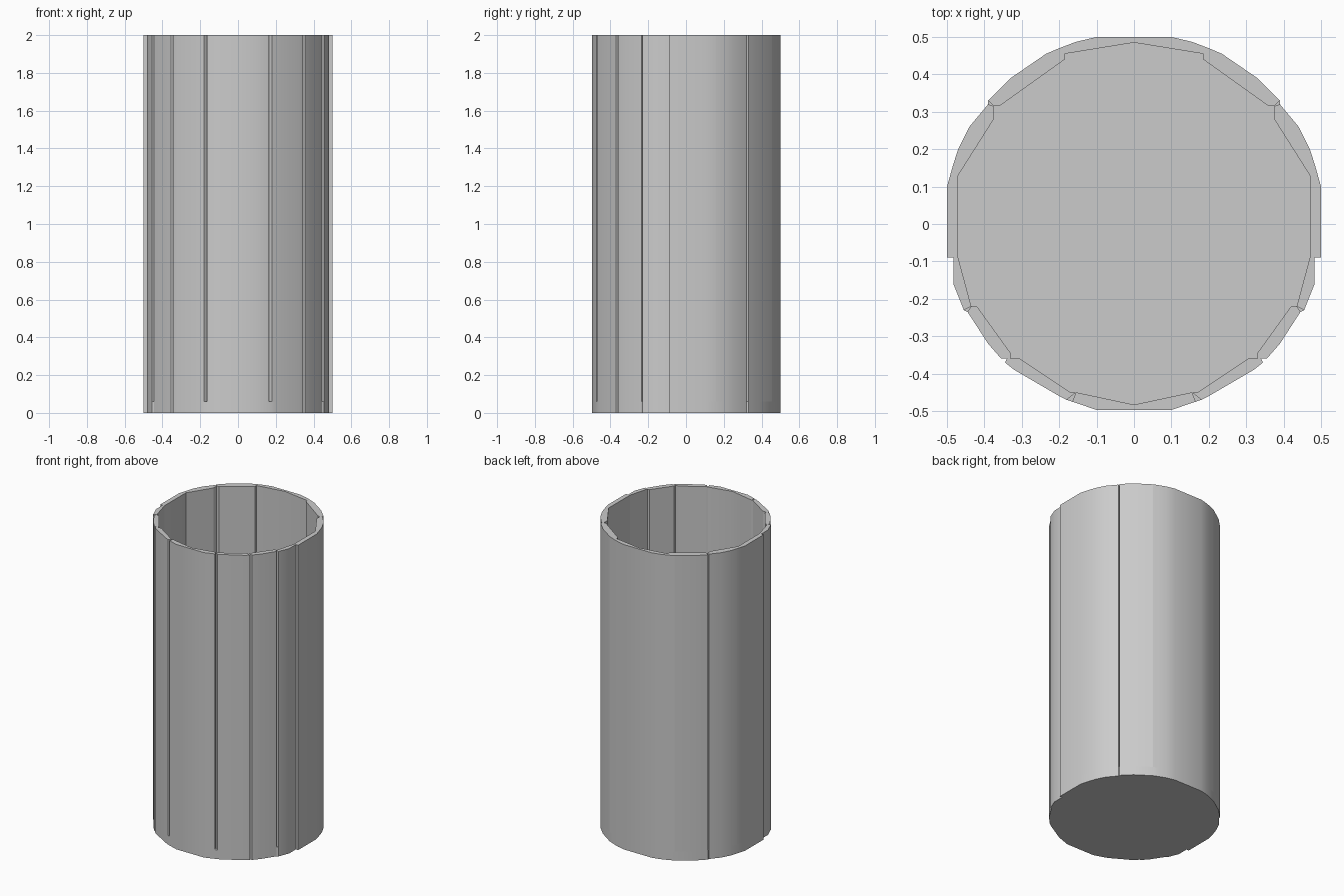
import bpy, bmesh, math

cube = bpy.data.objects.get("Cube")
if cube:
    bpy.data.objects.remove(cube)

HEIGHT, FLOOR = 2.0, 0.06

grey = bpy.data.materials.new("plain grey")
grey.use_nodes = True
colour = (0.6, 0.6, 0.6, 1)
grey.diffuse_color = colour
next(n for n in grey.node_tree.nodes
     if n.type == 'BSDF_PRINCIPLED').inputs["Base Color"].default_value = colour


def prism(name, outline, z0, z1):
    """Extrude a closed outline in x, y between two heights."""
    bm = bmesh.new()
    face = bm.faces.new([bm.verts.new((x, y, z0)) for x, y in outline])
    top = bmesh.ops.extrude_face_region(bm, geom=[face])["geom"]
    for v in top:
        if isinstance(v, bmesh.types.BMVert):
            v.co.z = z1
    bmesh.ops.recalc_face_normals(bm, faces=bm.faces)
    mesh = bpy.data.meshes.new(name)
    bm.to_mesh(mesh)
    bm.free()
    mesh.materials.append(grey)
    obj = bpy.data.objects.new(name, mesh)
    bpy.context.collection.objects.link(obj)
    bpy.ops.object.select_all(action='DESELECT')
    obj.select_set(True)
    bpy.context.view_layer.objects.active = obj
    bpy.ops.object.shade_smooth_by_angle(angle=math.radians(30))
    return obj


def mirrored(points):
    return [(-x, y) for x, y in reversed(points)]


# Wall planks, back to front on the left side: curved outside, flat inside
planks = [
    ([(.235, .455), (.33, .39), (.39, .33)],
     [(.185, .455), (.185, .44), (.36, .315), (.375, .315)]),
    ([(.39, .32), (.44, .26), (.47, .2), (.483, .16)],
     [(.375, .315), (.375, .28), (.47, .13)]),
    ([(.483, .16), (.5, .1), (.5, -.09)],
     [(.47, .13), (.47, -.09)]),
    ([(.483, -.09), (.483, -.16), (.455, -.23)],
     [(.47, -.09), (.435, -.22)]),
    ([(.445, -.235), (.39, -.32), (.355, -.36)],
     [(.435, -.22), (.42, -.22), (.33, -.345), (.33, -.36)]),
    ([(.34, -.36), (.345, -.37), (.32, -.39), (.2, -.46), (.18, -.47)],
     [(.33, -.36), (.305, -.36), (.17, -.45), (.155, -.45)]),
]
for i, (outer, inner) in enumerate(planks):
    outline = outer + inner[::-1]
    prism(f"left_plank_{i + 1}", outline, FLOOR, HEIGHT)
    prism(f"right_plank_{i + 1}", mirrored(outline), FLOOR, HEIGHT)

# Centre planks at the back and front
back_outer = [(.1, .5), (.155, .487), (.2, .47), (.235, .455)]
back_half = back_outer + [(.185, .455), (0, .485)]
prism("back_plank", back_half + mirrored(back_half[:-1]), FLOOR, HEIGHT)
front_outer = [(.165, -.475), (.1, -.497)]
front_half = [(0, -.483), (.155, -.45)] + front_outer
prism("front_plank", front_half + mirrored(front_half[1:]), FLOOR, HEIGHT)

# Base follows the outside of the wall
rim = back_outer + [p for outer, _ in planks for p in outer] + front_outer
rim = list(dict.fromkeys(rim))
prism("base", rim + mirrored(rim), 0, FLOOR)
